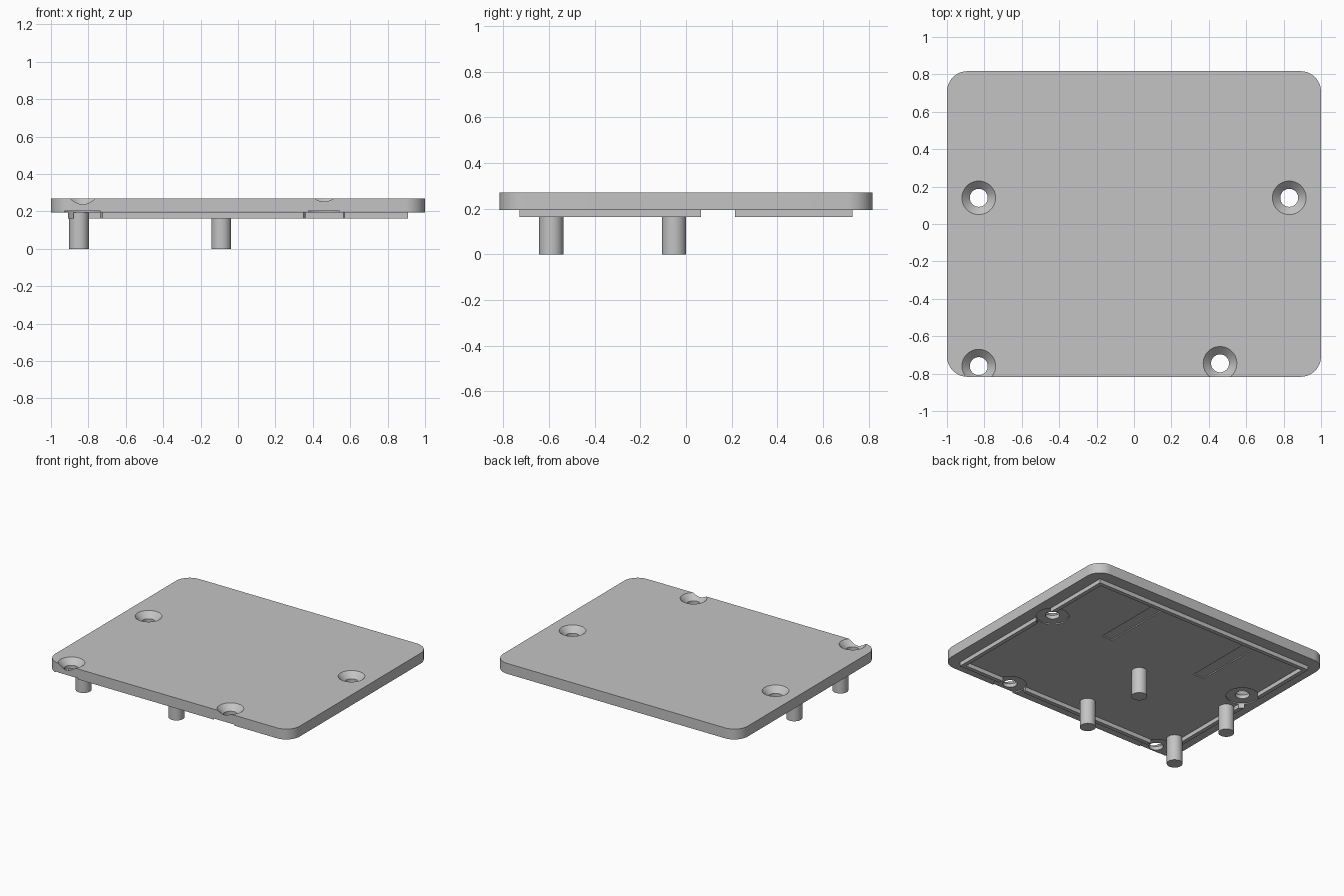
import bpy, bmesh, math

if "Cube" in bpy.data.objects:
    bpy.data.objects.remove(bpy.data.objects["Cube"])

HOLES = [(-0.83, 0.14), (0.83, 0.14), (-0.83, -0.76), (0.46, -0.745)]
POSTS = [(x, y) for x in (-0.85, -0.09) for y in (-0.59, -0.052)]
BOTTOM, TOP = 0.193, 0.27

grey = bpy.data.materials.new("light_grey")
grey.diffuse_color = (0.55, 0.55, 0.55, 1)
grey.use_nodes = True
grey.node_tree.nodes["Principled BSDF"].inputs["Base Color"].default_value = grey.diffuse_color


def finish(name, bm):
    bmesh.ops.recalc_face_normals(bm, faces=bm.faces[:])
    mesh = bpy.data.meshes.new(name)
    bm.to_mesh(mesh)
    bm.free()
    obj = bpy.data.objects.new(name, mesh)
    bpy.context.collection.objects.link(obj)
    mesh.materials.append(grey)
    return obj


def prism(name, outline, z0, z1):
    """Extrude a 2D outline between two heights."""
    bm = bmesh.new()
    face = bm.faces.new([bm.verts.new((x, y, z0)) for x, y in outline])
    top = bmesh.ops.extrude_face_region(bm, geom=[face])["geom"]
    for v in top:
        if isinstance(v, bmesh.types.BMVert):
            v.co.z = z1
    return finish(name, bm)


def box(name, x0, x1, y0, y1, z0, z1):
    return prism(name, [(x0, y0), (x1, y0), (x1, y1), (x0, y1)], z0, z1)


def lathe(name, x, y, profile, n=48):
    """Closed solid of revolution from (radius, z) rings."""
    bm = bmesh.new()
    rings = [[bm.verts.new((x + r * math.cos(2 * math.pi * i / n),
                            y + r * math.sin(2 * math.pi * i / n), z))
              for i in range(n)] for r, z in profile]
    for a, b in zip(rings, rings[1:]):
        for i in range(n):
            j = (i + 1) % n
            bm.faces.new((a[i], a[j], b[j], b[i]))
    bm.faces.new(rings[0])
    bm.faces.new(rings[-1])
    return finish(name, bm)


def cut(target, cutter):
    mod = target.modifiers.new("cut", 'BOOLEAN')
    mod.operation = 'DIFFERENCE'
    mod.solver = 'EXACT'
    mod.object = cutter
    bpy.context.view_layer.objects.active = target
    bpy.ops.object.modifier_apply(modifier=mod.name)
    bpy.data.objects.remove(cutter)


def smooth(obj):
    bpy.ops.object.select_all(action='DESELECT')
    obj.select_set(True)
    bpy.context.view_layer.objects.active = obj
    bpy.ops.object.shade_smooth_by_angle(angle=math.radians(30))


# Lid plate with rounded corners
R = 0.11
outline = []
for k, (sx, sy) in enumerate([(1, 1), (-1, 1), (-1, -1), (1, -1)]):
    for i in range(13):
        a = math.pi / 2 * (k + i / 12)
        outline.append((sx * (1 - R) + R * math.cos(a),
                        sy * (0.817 - R) + R * math.sin(a)))
plate = prism("lid_plate", outline, BOTTOM, TOP)

# Locating lip under the plate
lip = box("locating_lip", -0.91, 0.91, -0.73, 0.73, 0.163, BOTTOM + 0.004)
cut(lip, box("lip_cutter", -0.88, 0.88, -0.70, 0.70, 0.1, 0.3))

# Countersunk screw holes, with a shallow round seat underneath
for x, y in HOLES:
    cut(plate, lathe("hole_cutter", x, y, [(0.048, 0.1), (0.048, 0.228),
                                           (0.09, TOP), (0.10, TOP + 0.01)]))
    cut(plate, lathe("seat_cutter", x, y, [(0.11, 0.1), (0.11, 0.201)]))
    cut(lip, lathe("lip_gap_cutter", x, y, [(0.11, 0.1), (0.11, 0.3)]))

# Two shallow slots in the underside
for x0 in (0.315, -0.485):
    cut(plate, box("slot_cutter", x0, x0 + 0.09, 0.15, 0.68, 0.1, 0.201))

# Support posts
for i, (x, y) in enumerate(POSTS):
    smooth(lathe(f"support_post_{i + 1}", x, y, [(0.053, 0), (0.053, BOTTOM + 0.012)]))

smooth(plate)
smooth(lip)
